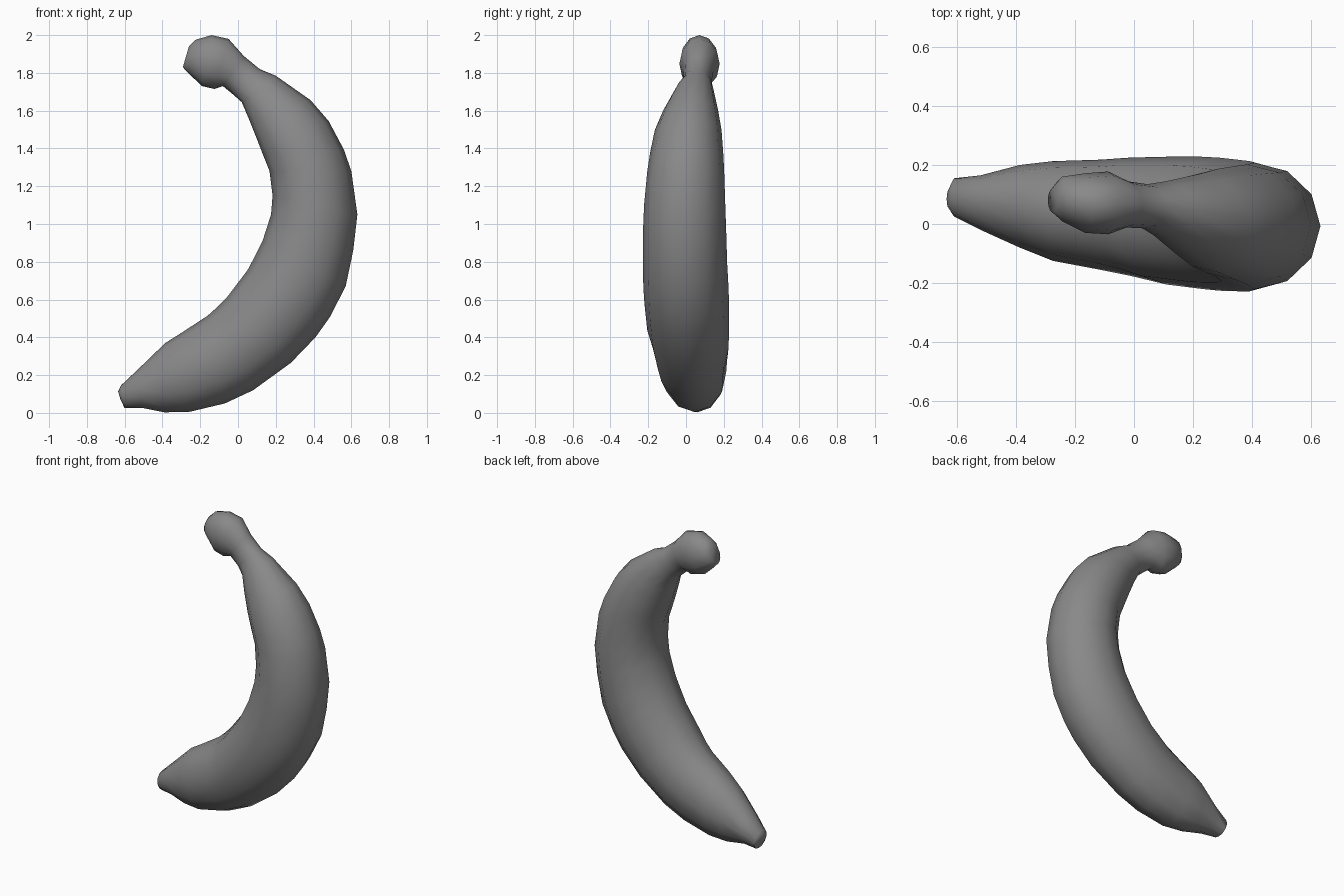
import bpy, bmesh, math
from mathutils import Vector

# Ring stations, tip to stem: inner x, inner z, outer x, outer z, y min, y max
STATIONS = [
    (-0.635, 0.115, -0.622, 0.07, 0.055, 0.115),
    (-0.62, 0.145, -0.60, 0.025, 0.025, 0.155),
    (-0.53, 0.23, -0.51, 0.027, -0.02, 0.165),
    (-0.385, 0.37, -0.39, 0.003, -0.08, 0.20),
    (-0.29, 0.43, -0.26, 0.005, -0.125, 0.213),
    (-0.16, 0.515, -0.07, 0.05, -0.155, 0.218),
    (-0.11, 0.56, 0.08, 0.12, -0.175, 0.225),
    (-0.06, 0.61, 0.28, 0.265, -0.205, 0.228),
    (0.05, 0.755, 0.41, 0.40, -0.22, 0.228),
    (0.09, 0.83, 0.485, 0.505, -0.226, 0.225),
    (0.13, 0.91, 0.57, 0.67, -0.228, 0.218),
    (0.175, 1.05, 0.61, 0.86, -0.228, 0.213),
    (0.183, 1.15, 0.632, 1.05, -0.222, 0.208),
    (0.167, 1.28, 0.60, 1.28, -0.205, 0.202),
    (0.135, 1.36, 0.56, 1.395, -0.19, 0.197),
    (0.10, 1.45, 0.48, 1.545, -0.165, 0.188),
    (0.06, 1.55, 0.385, 1.655, -0.12, 0.17),
    (0.02, 1.645, 0.20, 1.785, -0.05, 0.145),
    (-0.025, 1.685, 0.115, 1.82, -0.015, 0.135),
    (-0.08, 1.73, 0.03, 1.89, -0.012, 0.145),
    (-0.125, 1.715, -0.05, 1.98, -0.035, 0.178),
    (-0.19, 1.73, -0.14, 2.0, -0.03, 0.172),
    (-0.265, 1.80, -0.225, 1.975, 0.01, 0.16),
    (-0.292, 1.83, -0.26, 1.94, 0.04, 0.12),
]
SIDES = 12

bm = bmesh.new()
rings = []
for xi, zi, xo, zo, y0, y1 in STATIONS:
    inner, outer = Vector((xi, 0, zi)), Vector((xo, 0, zo))
    mid = (inner + outer) / 2 + Vector((0, (y0 + y1) / 2, 0))
    half = (outer - inner) / 2
    ring = []
    for k in range(SIDES):
        a = 2 * math.pi * k / SIDES
        ring.append(bm.verts.new(
            mid + half * math.cos(a) + Vector((0, (y1 - y0) / 2 * math.sin(a), 0))))
    rings.append(ring)

# Skin between rings and cap both ends
for r, s in zip(rings, rings[1:]):
    for k in range(SIDES):
        n = (k + 1) % SIDES
        bm.faces.new((r[k], r[n], s[n], s[k]))
bm.faces.new(rings[0])
bm.faces.new(rings[-1])
bmesh.ops.recalc_face_normals(bm, faces=bm.faces)

mesh = bpy.data.meshes.new("banana")
bm.to_mesh(mesh)
bm.free()
banana = bpy.data.objects.new("banana", mesh)
bpy.context.collection.objects.link(banana)

# Dark grey skin
skin = bpy.data.materials.new("skin")
skin.diffuse_color = (0.25, 0.25, 0.25, 1)
mesh.materials.append(skin)

# Smooth shading
bpy.context.view_layer.objects.active = banana
banana.select_set(True)
bpy.ops.object.shade_smooth_by_angle(angle=math.radians(60))
